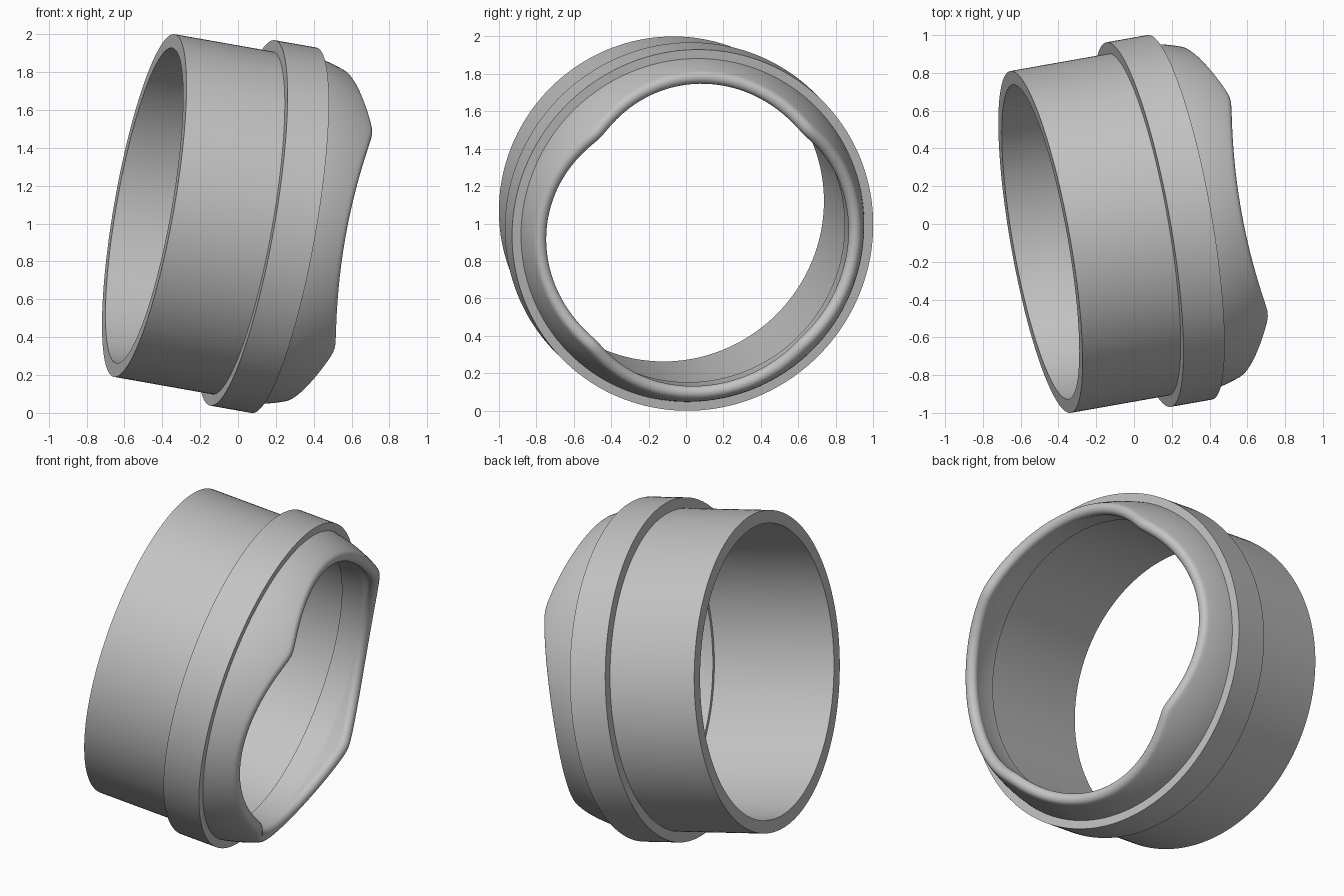
import bpy
import bmesh
from math import sin, cos, asin, acos, sqrt, pi, tau
from mathutils import Vector

cube = bpy.data.objects.get("Cube")
if cube:
    bpy.data.objects.remove(cube, do_unlink=True)

# Single grey material
grey = bpy.data.materials.new("plain_grey")
colour = (0.55, 0.55, 0.55, 1)
grey.diffuse_color = colour
grey.use_nodes = True
grey.node_tree.nodes["Principled BSDF"].inputs["Base Color"].default_value = colour

# Tilted axis of the ring and its start point
AXIS = Vector((1, 0.177, -0.177)).normalized()
START = Vector((-0.495, -0.095, 1.095))
TILT = Vector((1, 0, 0)).rotation_difference(AXIS)

SEGMENTS = 192
BORE, NECK, BARREL, COLLAR = 0.845, 0.825, 0.919, 0.98
COLLAR_BACK, COLLAR_FRONT, SHOULDER = 0.535, 0.76, 0.76
# Spherical nose: centre along the axis, outer and inner radii
NOSE, OUTER, INNER = 0.6, 0.945, 0.874
MIDDLE, HALF = (OUTER + INNER) / 2, (OUTER - INNER) / 2


def on_sphere(radius, a):
    return NOSE + radius * sin(a), radius * cos(a)


def arc(radius, a, b, steps):
    return [on_sphere(radius, a + (b - a) * i / steps) for i in range(steps + 1)]


def section(angle):
    """Closed wall section (distance along axis, radius) at one angle."""
    # Four concave scallops meeting at softened diagonal corners
    rim = 0.94 + 0.1 * (1 - sqrt(cos(2 * angle) ** 2 + 0.008))
    end = asin((rim - NOSE) / MIDDLE) - HALF / MIDDLE
    # Barrel and collar
    pts = [(0, BORE), (0, BARREL), (COLLAR_BACK, BARREL),
           (COLLAR_BACK, COLLAR), (COLLAR_FRONT, COLLAR)]
    # Outer nose
    pts += arc(OUTER, asin((COLLAR_FRONT - NOSE) / OUTER), end, 10)
    # Rounded lip
    t, r = on_sphere(MIDDLE, end)
    for i in range(1, 12):
        b = pi * i / 12
        pts.append((t + HALF * (cos(b) * sin(end) + sin(b) * cos(end)),
                    r + HALF * (cos(b) * cos(end) - sin(b) * sin(end))))
    # Inner nose, narrow neck and the shoulder out to the bore
    pts += arc(INNER, end, acos(NECK / INNER), 6)
    pts += [(SHOULDER, NECK), (SHOULDER, BORE)]
    return pts


# Sweep the section around the axis
bm = bmesh.new()
rings = []
for s in range(SEGMENTS):
    angle = tau * s / SEGMENTS
    rings.append([bm.verts.new(START + TILT @ Vector((t, r * cos(angle), r * sin(angle))))
                  for t, r in section(angle)])
for s, ring in enumerate(rings):
    after = rings[(s + 1) % SEGMENTS]
    for i in range(len(ring)):
        j = (i + 1) % len(ring)
        bm.faces.new((ring[i], ring[j], after[j], after[i]))
bmesh.ops.recalc_face_normals(bm, faces=bm.faces[:])

mesh = bpy.data.meshes.new("scalloped_ring_adapter")
bm.to_mesh(mesh)
bm.free()
mesh.materials.append(grey)
adapter = bpy.data.objects.new("scalloped_ring_adapter", mesh)
bpy.context.collection.objects.link(adapter)

# Smooth shading with crisp step edges
bpy.ops.object.select_all(action='DESELECT')
adapter.select_set(True)
bpy.context.view_layer.objects.active = adapter
bpy.ops.object.shade_smooth_by_angle(angle=pi / 6)
